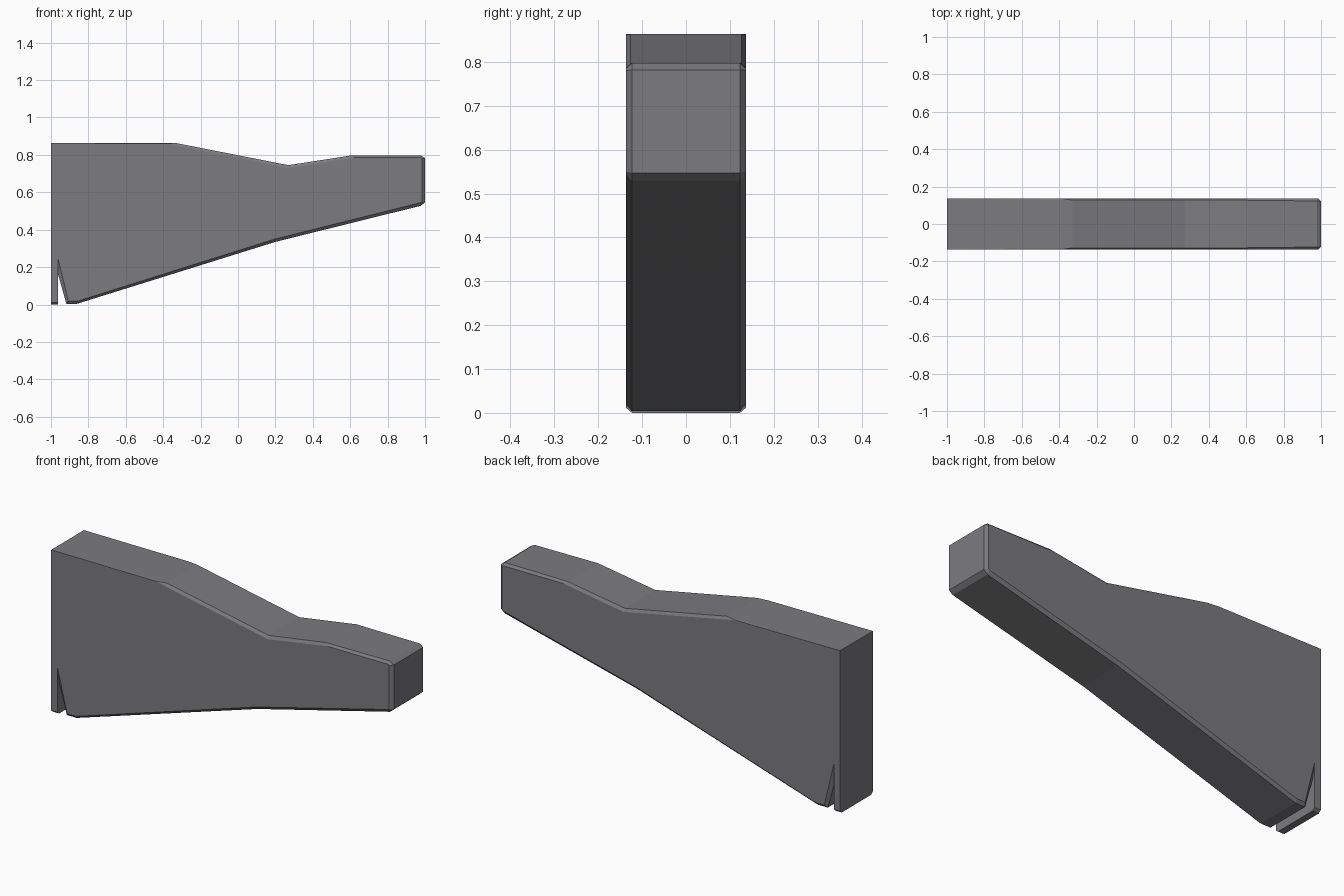
import bpy
import bmesh

old = bpy.data.objects.get("Cube")
if old:
    bpy.data.objects.remove(old, do_unlink=True)

SIDE = 0.137   # half thickness at the flat sides
RIM = 0.123    # half thickness where the chamfer meets the rim

# Rim outline: x, z, half thickness
rim = [
    (-1.0, 0.863, SIDE), (-0.33, 0.863, 0.127), (0.27, 0.745, 0.127),
    (0.605, 0.797, 0.127), (0.978, 0.797, RIM), (1.0, 0.782, RIM),
    (1.0, 0.547, RIM), (0.978, 0.528, RIM), (0.20, 0.335, RIM),
    (-0.86, 0.004, RIM), (-0.918, 0.004, RIM),
    (-0.963, 0.165, RIM), (-0.963, 0.0, RIM), (-1.0, 0.0, RIM),
]
# Matching outline of the flat sides, inside the chamfer
side = [
    (-1.0, 0.863), (-0.39, 0.861), (0.27, 0.729),
    (0.62, 0.785), (0.976, 0.785), (0.983, 0.78),
    (0.983, 0.55), (0.976, 0.545), (0.20, 0.351),
    (-0.855, 0.019), (-0.907, 0.019),
    (-0.963, 0.25), (-0.963, 0.012), (-1.0, 0.012),
]

bm = bmesh.new()
loops = [
    [bm.verts.new((x, -SIDE, z)) for x, z in side],
    [bm.verts.new((x, -y, z)) for x, z, y in rim],
    [bm.verts.new((x, y, z)) for x, z, y in rim],
    [bm.verts.new((x, SIDE, z)) for x, z in side],
]
# Flat sides
bm.faces.new(loops[0])
bm.faces.new(loops[-1])
# Chamfers and rim
count = len(rim)
for a, b in zip(loops, loops[1:]):
    for i in range(count):
        j = (i + 1) % count
        bm.faces.new((a[i], a[j], b[j], b[i]))
bmesh.ops.remove_doubles(bm, verts=bm.verts, dist=0.0005)
bmesh.ops.recalc_face_normals(bm, faces=bm.faces)

mesh = bpy.data.meshes.new("tapered_stock")
bm.to_mesh(mesh)
bm.free()
stock = bpy.data.objects.new("tapered_stock", mesh)
bpy.context.collection.objects.link(stock)

# Single grey colour
grey = bpy.data.materials.new("dark_grey")
grey.use_nodes = True
colour = (0.2, 0.2, 0.215, 1.0)
grey.diffuse_color = colour
grey.node_tree.nodes["Principled BSDF"].inputs["Base Color"].default_value = colour
mesh.materials.append(grey)
